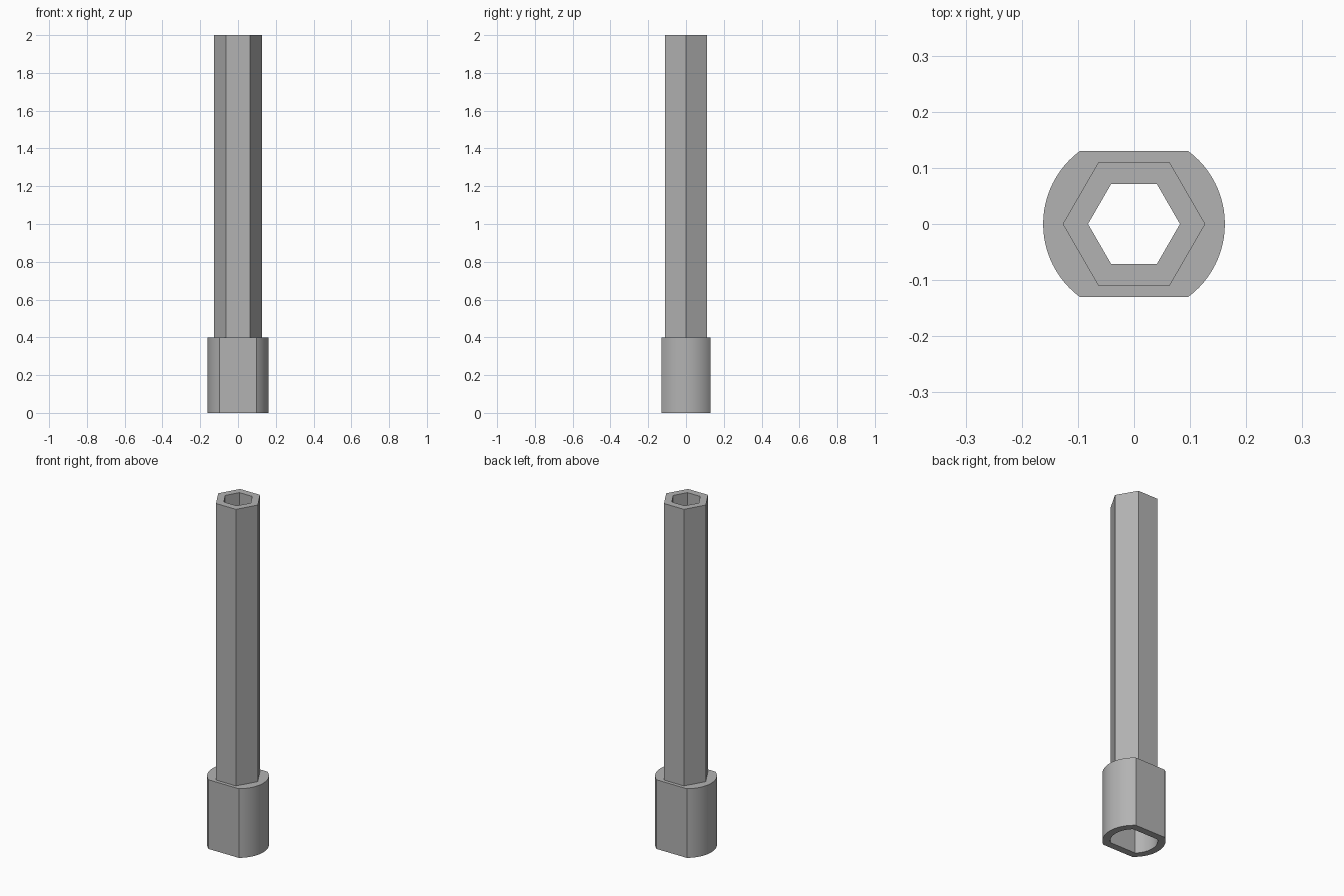
import bpy, bmesh
from math import asin, cos, sin, pi, radians

if "Cube" in bpy.data.objects:
    bpy.data.objects.remove(bpy.data.objects["Cube"], do_unlink=True)

HEIGHT, COLLAR_TOP, CAVITY_TOP = 2.0, 0.4, 0.36

grey = bpy.data.materials.new("plain grey")
grey.use_nodes = True
colour = (0.45, 0.45, 0.45, 1)
grey.diffuse_color = colour
grey.node_tree.nodes["Principled BSDF"].inputs["Base Color"].default_value = colour


def hexagon(radius):
    return [(radius * cos(i * pi / 3), radius * sin(i * pi / 3)) for i in range(6)]


def flatted_circle(radius, flat, steps=24):
    """Circle with its front and back cut flat."""
    a = asin(flat / radius)
    arc = [-a + 2 * a * i / steps for i in range(steps + 1)]
    return [(radius * cos(t + turn), radius * sin(t + turn))
            for turn in (0, pi) for t in arc]


def prism(name, profile, z0, z1):
    bm = bmesh.new()
    base = bm.faces.new([bm.verts.new((x, y, z0)) for x, y in profile])
    top = bmesh.ops.extrude_face_region(bm, geom=[base])["geom"]
    bmesh.ops.translate(bm, vec=(0, 0, z1 - z0),
                        verts=[v for v in top if isinstance(v, bmesh.types.BMVert)])
    bmesh.ops.recalc_face_normals(bm, faces=bm.faces)
    mesh = bpy.data.meshes.new(name)
    bm.to_mesh(mesh)
    bm.free()
    mesh.materials.append(grey)
    obj = bpy.data.objects.new(name, mesh)
    bpy.context.collection.objects.link(obj)
    return obj


def hollow(obj, cutters):
    """Cut the hollows out, then shade the curved walls smooth."""
    bpy.ops.object.select_all(action="DESELECT")
    bpy.context.view_layer.objects.active = obj
    obj.select_set(True)
    for cutter in cutters:
        mod = obj.modifiers.new("hollow", "BOOLEAN")
        mod.operation, mod.solver, mod.object = "DIFFERENCE", "EXACT", cutter
        bpy.ops.object.modifier_apply(modifier=mod.name)
    bpy.ops.object.shade_smooth_by_angle(angle=radians(25))


# Hexagonal tube and flat-sided socket collar
shaft = prism("hex_shaft", hexagon(0.127), COLLAR_TOP, HEIGHT)
collar = prism("socket_collar", flatted_circle(0.162, 0.13), 0, COLLAR_TOP)

# Hexagonal bore running right through, and the wider socket below
bore = prism("bore_cutter", hexagon(0.082), -0.1, HEIGHT + 0.1)
socket = prism("socket_cutter", flatted_circle(0.122, 0.09), -0.1, CAVITY_TOP)

hollow(shaft, [bore])
hollow(collar, [socket, bore])
for cutter in (bore, socket):
    bpy.data.objects.remove(cutter, do_unlink=True)
